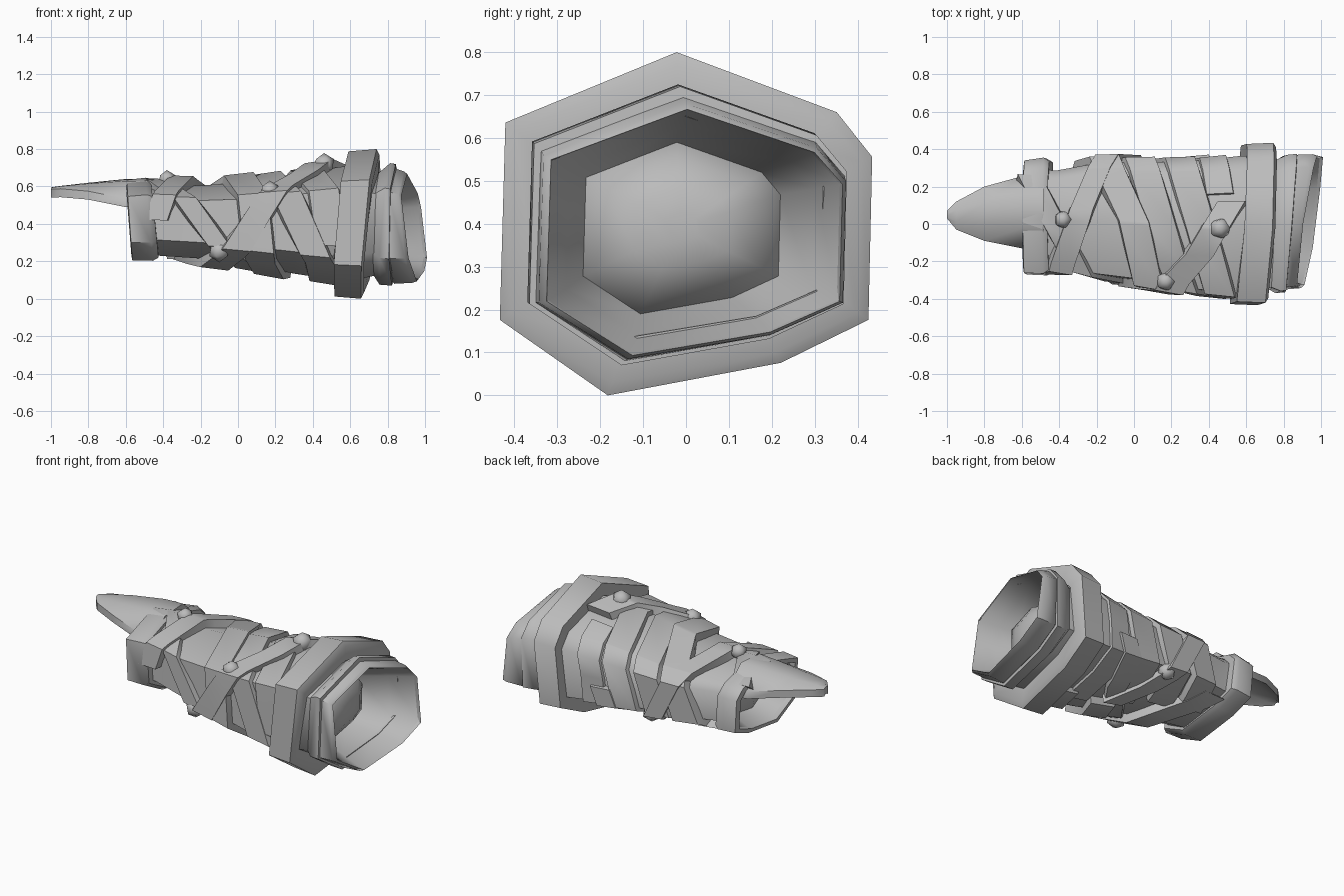
import bpy, bmesh, math
from mathutils import Vector

if "Cube" in bpy.data.objects:
    bpy.data.objects.remove(bpy.data.objects["Cube"])

grey = bpy.data.materials.new("worn grey")
grey.use_nodes = True
colour = (0.5, 0.5, 0.5, 1)
grey.diffuse_color = colour
grey.node_tree.nodes["Principled BSDF"].inputs["Base Color"].default_value = colour

# Uneven eight-sided section shared by the sleeve, bands and straps
SECTION = [(1, .39), (.81, .65), (-.05, 1), (-.97, .59), (-1, -.56),
           (-.42, -1), (.51, -.81), (.98, -.56)]
# Sleeve stations: x, y centre, z centre, y radius, z radius
SLEEVE = [(-.57, .035, .425, .265, .195), (-.42, .035, .42, .25, .19), (-.2, .025, .41, .3, .195),
          (0, .015, .405, .315, .215), (.3, -.01, .4, .345, .265),
          (.58, -.01, .4, .375, .31), (.76, 0, .4, .345, .27)]


def finish(name, bm, angle=55):
    bmesh.ops.recalc_face_normals(bm, faces=bm.faces[:])
    mesh = bpy.data.meshes.new(name)
    bm.to_mesh(mesh)
    bm.free()
    mesh.materials.append(grey)
    ob = bpy.data.objects.new(name, mesh)
    bpy.context.collection.objects.link(ob)
    bpy.ops.object.select_all(action='DESELECT')
    ob.select_set(True)
    bpy.context.view_layer.objects.active = ob
    bpy.ops.object.shade_smooth_by_angle(angle=math.radians(angle))


def skin(bm, rings, start_cap=False, end_cap=False, closed=False):
    """Join rings of points into a surface."""
    loops = [[bm.verts.new(p) for p in r] for r in rings]
    pairs = list(zip(loops, loops[1:]))
    if closed:
        pairs.append((loops[-1], loops[0]))
    for a, b in pairs:
        for i in range(len(a)):
            j = (i + 1) % len(a)
            bm.faces.new((a[i], a[j], b[j], b[i]))
    if start_cap:
        bm.faces.new(loops[0])
    if end_cap:
        bm.faces.new(loops[-1])


def ring(x, yc, zc, ry, rz, ty=0, tz=0):
    """Section ring; ty and tz lean it along x."""
    return [(x + ty * u + tz * v, yc + ry * u, zc + rz * v) for u, v in SECTION]


def sleeve_at(x):
    x = max(SLEEVE[0][0], min(SLEEVE[-1][0], x))
    for a, b in zip(SLEEVE, SLEEVE[1:]):
        if x <= b[0]:
            t = (x - a[0]) / (b[0] - a[0])
            return [p + (q - p) * t for p, q in zip(a, b)][1:]


def section_ray(deg):
    """Point where a ray from the middle meets the section outline."""
    d = Vector((math.cos(math.radians(deg)), math.sin(math.radians(deg))))
    for i in range(8):
        a, b = Vector(SECTION[i]), Vector(SECTION[(i + 1) % 8])
        e = b - a
        den = d.x * e.y - d.y * e.x
        if abs(den) > 1e-6:
            t = (a.x * e.y - a.y * e.x) / den
            s = (a.x * d.y - a.y * d.x) / den
            if t > 0 and -1e-5 <= s <= 1.00001:
                return d * t


def on_sleeve(x, deg, lift):
    yc, zc, ry, rz = sleeve_at(x)
    p = section_ray(deg)
    n = p.normalized() * lift
    return Vector((x, yc + ry * p.x + n.x, zc + rz * p.y + n.y))


def strap(name, path, width, thick):
    """Flat strap wound over the sleeve through (angle, x) points."""
    path = sorted(path)
    lo, hi = path[0][0], path[-1][0]
    corners = [math.degrees(math.atan2(v, u)) + k for u, v in SECTION for k in (-360, 0, 360)]
    angles = sorted({lo, hi, *[p[0] for p in path], *[c for c in corners if lo + 4 < c < hi - 4]})
    rings = []
    for a in angles:
        for p, q in zip(path, path[1:]):
            if p[0] <= a <= q[0]:
                x = p[1] + (q[1] - p[1]) * (a - p[0]) / (q[0] - p[0])
                break
        h = width / 2
        rings.append([on_sleeve(x - h, a, -.02), on_sleeve(x - h * .88, a, thick),
                      on_sleeve(x + h * .88, a, thick), on_sleeve(x + h, a, -.02)])
    bm = bmesh.new()
    skin(bm, rings, start_cap=True, end_cap=True)
    finish(name, bm, 45)


def band(name, rings):
    bm = bmesh.new()
    skin(bm, rings, closed=True)
    finish(name, bm)


def lining(name, rings):
    bm = bmesh.new()
    skin(bm, rings, end_cap=True)
    finish(name, bm, 70)


# Sleeve tube with a rounded inner plug at each end
bm = bmesh.new()
skin(bm, [ring(*s) for s in SLEEVE])
finish("sleeve", bm, 60)
lining("wide_end_lining", [ring(.94, .02, .38, .345, .287, .05, -.035), ring(.8, .01, .385, .29, .245, .03, -.02),
                           ring(.66, -.01, .39, .23, .2), ring(.73, -.01, .39, .19, .165),
                           ring(.77, -.01, .39, .11, .095), ring(.78, -.01, .39, .04, .035)])
lining("narrow_end_lining", [ring(-.57, .035, .42, .27, .19, 0, -.015), ring(-.42, .03, .42, .2, .15),
                             ring(-.46, .03, .42, .1, .08)])

# Heavy ring and the collars beyond it
band("heavy_ring", [ring(.56, 0, .4, .36, .3, .03, .032), ring(.56, 0, .4, .428, .388, .03, .032),
                    ring(.705, 0, .4, .434, .4, .025, .037), ring(.72, 0, .4, .41, .37, .025, .037),
                    ring(.72, 0, .4, .35, .28, .025, .035)])
band("middle_collar", [ring(.7, 0, .4, .32, .25), ring(.74, 0, .4, .345, .27, .02, .01),
                       ring(.79, 0, .4, .37, .325, .02, .025), ring(.84, .005, .395, .37, .325, .03, .005),
                       ring(.845, 0, .395, .32, .26, .03, .005)])
band("end_rim", [ring(.8, .01, .39, .3, .25, .03), ring(.84, .01, .39, .36, .31, .035, -.01),
                 ring(.92, .015, .383, .358, .298, .045, -.03), ring(.942, .02, .38, .345, .287, .05, -.035)])

# Narrow cuff
band("narrow_cuff", [ring(-.585, .035, .42, .27, .19, 0, -.015), ring(-.58, .035, .42, .305, .215, 0, -.015),
                     ring(-.475, .04, .425, .315, .222, 0, -.02), ring(-.445, .04, .425, .295, .205, 0, -.02),
                     ring(-.445, .035, .42, .24, .17, 0, -.02)])

# Pointed flap over the back of the hand: x, low y, high y, top z, edge drop
FLAP = [(-1, .03, .07, .595, .01), (-.95, -.03, .12, .603, .015), (-.8, -.09, .2, .62, .045),
        (-.6, -.13, .255, .64, .105), (-.48, -.15, .27, .642, .11)]
rings = []
for x, lo, hi, z, drop in FLAP:
    ys = [lo, lo + (hi - lo) * .28, lo + (hi - lo) * .7, hi]
    zs = [z - drop, z - drop * .1, z, z - drop]
    top = [(x, y, h) for y, h in zip(ys, zs)]
    rings.append(top + [(x, y, h - .045) for _, y, h in reversed(top)])
bm = bmesh.new()
skin(bm, rings, start_cap=True, end_cap=True)
finish("hand_flap", bm, 50)

# Straps winding one way
strap("wrap_1", [(40, -.56), (125, -.36), (215, -.08), (290, .22), (350, .34)], .14, .03)
strap("wrap_2", [(-70, -.3), (40, -.13), (90, 0), (150, .08), (225, .12), (265, .2)], .18, .045)
strap("wrap_3", [(-80, -.12), (40, .06), (130, .21), (220, .44), (270, .48)], .18, .03)
strap("wrap_4", [(-90, .1), (40, .27), (150, .46), (200, .5)], .18, .025)
strap("wrap_5", [(-100, .36), (0, .4), (60, .46)], .16, .015)
# Straps crossing them
strap("cross_1", [(-90, .16), (-40, .0), (40, -.19), (80, -.28), (140, -.38), (180, -.44)], .14, .05)
strap("cross_2", [(70, .52), (90, .44), (115, .35), (140, .22), (170, .11), (220, -.04), (270, -.2), (320, -.36)],
      .17, .05)

# Low faceted studs where the straps cross
for i, (x, deg, lift, r) in enumerate([(-.38, 92, .03, .05), (.46, 92, .03, .06), (.17, 143, .03, .055),
                                       (-.1, 217, .03, .06), (.02, -35, .02, .055)]):
    bm = bmesh.new()
    bmesh.ops.create_icosphere(bm, subdivisions=1, radius=r)
    bmesh.ops.translate(bm, vec=on_sleeve(x, deg, lift), verts=bm.verts)
    finish(f"stud_{i + 1}", bm, 50)
